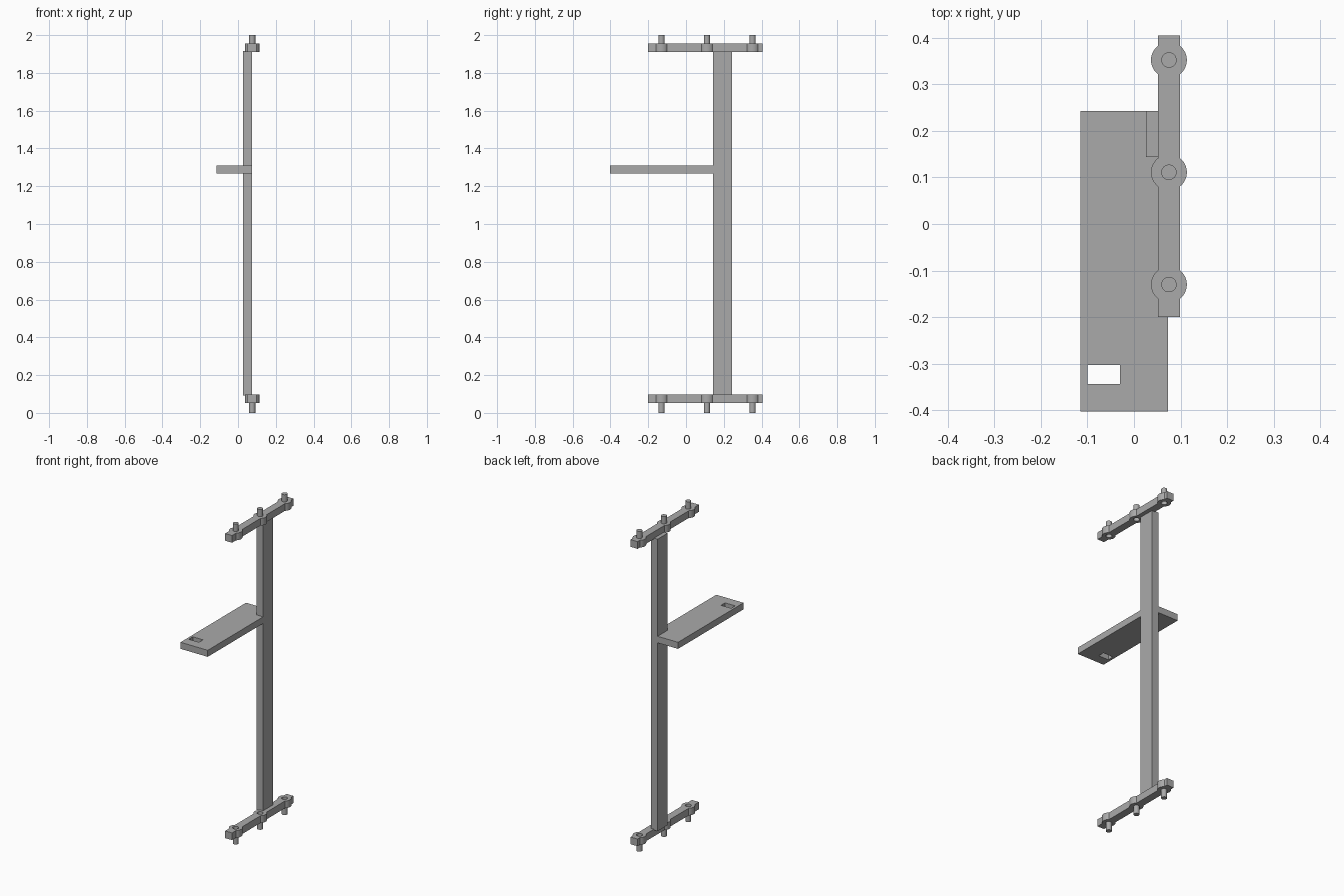
import bpy, bmesh, math

cube = bpy.data.objects.get("Cube")
if cube:
    bpy.data.objects.remove(cube, do_unlink=True)

grey = bpy.data.materials.new("plain_grey")
grey.use_nodes = True
colour = (0.4, 0.4, 0.4, 1)
grey.diffuse_color = colour
grey.node_tree.nodes["Principled BSDF"].inputs["Base Color"].default_value = colour


def finish(name, bm, smooth=False):
    bmesh.ops.recalc_face_normals(bm, faces=bm.faces)
    mesh = bpy.data.meshes.new(name)
    bm.to_mesh(mesh)
    bm.free()
    mesh.materials.append(grey)
    ob = bpy.data.objects.new(name, mesh)
    bpy.context.collection.objects.link(ob)
    if smooth:
        bpy.ops.object.select_all(action='DESELECT')
        ob.select_set(True)
        bpy.context.view_layer.objects.active = ob
        bpy.ops.object.shade_smooth_by_angle(angle=math.radians(30))
    return ob


def extrude(bm, height):
    geom = bmesh.ops.extrude_face_region(bm, geom=bm.faces[:])["geom"]
    verts = [v for v in geom if isinstance(v, bmesh.types.BMVert)]
    bmesh.ops.translate(bm, verts=verts, vec=(0, 0, height))


def prism(name, outline, z0, z1, smooth=False):
    bm = bmesh.new()
    bm.faces.new([bm.verts.new((x, y, z0)) for x, y in outline])
    extrude(bm, z1 - z0)
    return finish(name, bm, smooth)


def arc(cx, cy, r, a0, a1, n):
    return [(cx + r * math.cos(a0 + (a1 - a0) * i / n),
             cy + r * math.sin(a0 + (a1 - a0) * i / n)) for i in range(n + 1)]


def disc(cx, cy, r, n=32):
    return arc(cx, cy, r, 0, math.tau, n)[:-1]


# Upright post
X0, X1, Y0, Y1 = 0.026, 0.073, 0.144, 0.243
prism("post", [(X0, Y0), (X1, Y0), (X1, Y1), (X0, Y1)], 0.092, 1.915)

# Shelf: grid of cells with the slot cell left out
xs = [-0.115, -0.1, -0.03, X1]
ys = [-0.403, -0.343, -0.303, Y1]
bm = bmesh.new()
grid = [[bm.verts.new((x, y, 1.268)) for y in ys] for x in xs]
for i in range(3):
    for j in range(3):
        if (i, j) != (1, 1):
            bm.faces.new([grid[i][j], grid[i + 1][j], grid[i + 1][j + 1], grid[i][j + 1]])
extrude(bm, 0.041)
bmesh.ops.dissolve_limit(bm, angle_limit=0.01, verts=bm.verts[:], edges=bm.edges[:])
finish("shelf", bm)

# End bars with round bosses, pins on the outer face and sockets on the inner face
CX, HALF, BOSS, PIN = 0.075, 0.024, 0.0385, 0.0165
BOSS_Y = (-0.13, 0.111, 0.352)
a = math.acos(HALF / BOSS)
outline = [(CX + HALF, -0.2)]
for y in BOSS_Y:
    outline += arc(CX, y, BOSS, -a, a, 12)
outline += [(CX + HALF, 0.405), (CX - HALF, 0.405)]
for y in reversed(BOSS_Y):
    outline += arc(CX, y, BOSS, math.pi - a, math.pi + a, 12)
outline.append((CX - HALF, -0.2))

for level, inner, outer, tip in (("bottom", 0.098, 0.053, 0.0), ("top", 1.91, 1.955, 2.0)):
    bar = prism(level + "_bar", outline, min(inner, outer), max(inner, outer), True)
    step = 1 if outer > inner else -1
    for i, y in enumerate(BOSS_Y):
        prism(f"{level}_pin_{i + 1}", disc(CX, y, PIN),
              *sorted((outer - step * 0.005, tip)), smooth=True)
        cutter = prism(f"{level}_socket_cutter_{i + 1}", disc(CX, y, PIN + 0.001),
                       *sorted((inner - step * 0.02, inner + step * 0.03)))
        cutter.hide_render = True
        cutter.hide_set(True)
        cut = bar.modifiers.new("socket", 'BOOLEAN')
        cut.operation = 'DIFFERENCE'
        cut.solver = 'EXACT'
        cut.object = cutter
